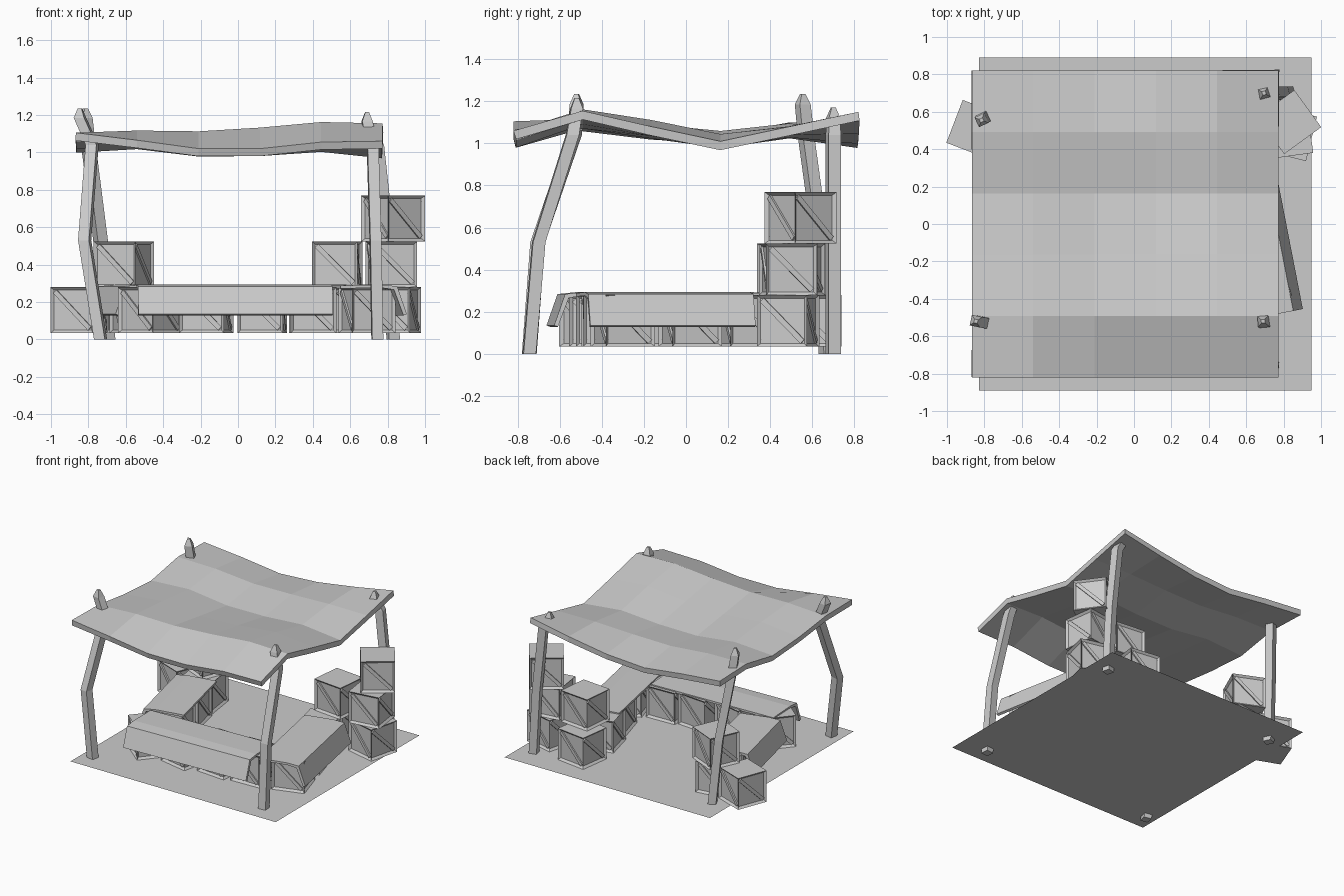
import bpy, bmesh
from math import sin, cos, pi, radians
from mathutils import Matrix

if "Cube" in bpy.data.objects:
    bpy.data.objects.remove(bpy.data.objects["Cube"])


def finish(bm, name, recalc=True):
    if recalc:
        bmesh.ops.recalc_face_normals(bm, faces=bm.faces)
    me = bpy.data.meshes.new(name)
    bm.to_mesh(me)
    bm.free()
    ob = bpy.data.objects.new(name, me)
    bpy.context.collection.objects.link(ob)
    return ob


# Thin floor sheet
bm = bmesh.new()
bm.faces.new([bm.verts.new(c) for c in
              [(-.83, -.89, .034), (.95, -.89, .034), (.95, .89, .034), (-.83, .89, .034)]])
finish(bm, "floor_sheet", False)

# Sagging cloth canopy: 5 x 5 patch blended from its four edge profiles, middle lifted
front = [1.105, 1.065, 1.02, 1.02, 1.055, 1.06]
back = [1.09, 1.06, 1.02, 1.04, 1.09, 1.15]
left = [1.105, 1.10, 1.06, 1.04, 1.10, 1.09]
right = [1.06, 1.155, 1.08, 1.01, 1.08, 1.15]
bm = bmesh.new()
grid = []
for j in range(6):
    row = []
    for i in range(6):
        u, v = i / 5, j / 5
        z = (front[i] * (1 - v) + back[i] * v + left[j] * (1 - u) + right[j] * u
             - (front[0] * (1 - u) * (1 - v) + front[5] * u * (1 - v)
                + back[0] * (1 - u) * v + back[5] * u * v))
        lift = .075 * min(1, 1.5 * sin(pi * u) * sin(pi * v))
        row.append(bm.verts.new((-.867 + 1.64 * u, -.82 + 1.64 * v, z + lift)))
    grid.append(row)
for j in range(5):
    for i in range(5):
        bm.faces.new((grid[j][i], grid[j][i + 1], grid[j + 1][i + 1], grid[j + 1][i]))
canopy = finish(bm, "canopy", False)
mod = canopy.modifiers.new("thickness", 'SOLIDIFY')
mod.thickness = .042
mod.offset = -1


# Bent square poles with blunt pointed tops
def pole(name, base, mid, top, tip, tip_z, turn):
    rings = [(*base, 0, .042), (*mid, .53, .042), (*top, 1.04, .042),
             (*tip, tip_z - .05, .04), (*tip, tip_z, .014)]
    bm = bmesh.new()
    loops = []
    for x, y, z, r in rings:
        loops.append([bm.verts.new((x + r * cos(a), y + r * sin(a), z))
                      for a in [radians(turn) + pi / 4 + k * pi / 2 for k in range(4)]])
    for a, b in zip(loops, loops[1:]):
        for k in range(4):
            n = (k + 1) % 4
            bm.faces.new((a[k], a[n], b[n], b[k]))
    bm.faces.new(loops[0])
    bm.faces.new(loops[-1])
    finish(bm, name)


pole("front_left_pole", (-.735, -.745), (-.82, -.705), (-.78, -.53), (-.845, -.52), 1.235, -12)
pole("front_right_pole", (.745, -.745), (.735, -.70), (.72, -.54), (.69, -.52), 1.215, 5)
pole("back_left_pole", (-.695, .67), (-.735, .64), (-.80, .57), (-.815, .555), 1.235, 25)
pole("back_right_pole", (.83, .70), (.80, .70), (.745, .70), (.695, .70), 1.17, 14)


# Crate: recessed side panels, each with a diagonal brace
S = .245


def crate(name, x, y, level, turn):
    bm = bmesh.new()
    bmesh.ops.create_cube(bm, size=S)
    sides = [f for f in bm.faces if abs(f.normal.z) < .5]
    bmesh.ops.inset_individual(bm, faces=sides, thickness=.022, depth=-.015)
    bmesh.ops.recalc_face_normals(bm, faces=bm.faces)
    for k in range(4):
        m = (Matrix.Rotation(k * pi / 2, 4, 'Z') @ Matrix.Translation((0, -S / 2 + .011, 0))
             @ Matrix.Rotation(pi / 4, 4, 'Y') @ Matrix.Diagonal((.28, .012, .026, 1)))
        bmesh.ops.create_cube(bm, size=1, matrix=m)
    ob = finish(bm, name, False)
    ob.location = (x, y, .034 + S * (level + .5))
    ob.rotation_euler.z = radians(turn)


crates = [
    # right row and stack
    (.48, .60, 0, -8), (.83, .485, 0, -14), (.505, .30, 0, 14), (.60, .02, 0, 16), (.69, -.30, 0, 17),
    (.53, .49, 1, -6), (.82, .485, 1, 8), (.83, .545, 2, 36),
    # front row
    (.40, -.37, 0, 2), (.13, -.39, 0, -5), (-.17, -.41, 0, -12), (-.47, -.43, 0, -40),
    # left row and stack
    (-.47, -.13, 0, 14), (-.54, .17, 0, 13), (-.60, .45, 0, 8), (-.845, .505, 0, -21), (-.61, .50, 1, -24),
]
for n, c in enumerate(crates):
    crate(f"crate_{n + 1}", *c)


# Counter tops: board over a row of crates with an outer hanging flap
def counter(name, x, y, length, outward):
    prof = [(-.16, .288), (.06, .293), (.148, .284), (.20, .135),
            (.182, .128), (.13, .266), (.06, .276), (-.16, .272)]
    bm = bmesh.new()
    ends = [[bm.verts.new((u, s * length / 2, z)) for u, z in prof] for s in (-1, 1)]
    for k in range(8):
        n = (k + 1) % 8
        bm.faces.new((ends[0][k], ends[0][n], ends[1][n], ends[1][k]))
    for e in ends:
        bm.faces.new(e)
    ob = finish(bm, name)
    ob.location = (x, y, 0)
    ob.rotation_euler.z = radians(outward)


counter("front_counter", -.02, -.445, 1.04, -88)
counter("right_counter", .63, -.10, .80, 11)
counter("left_counter", -.53, .03, .62, 193)
